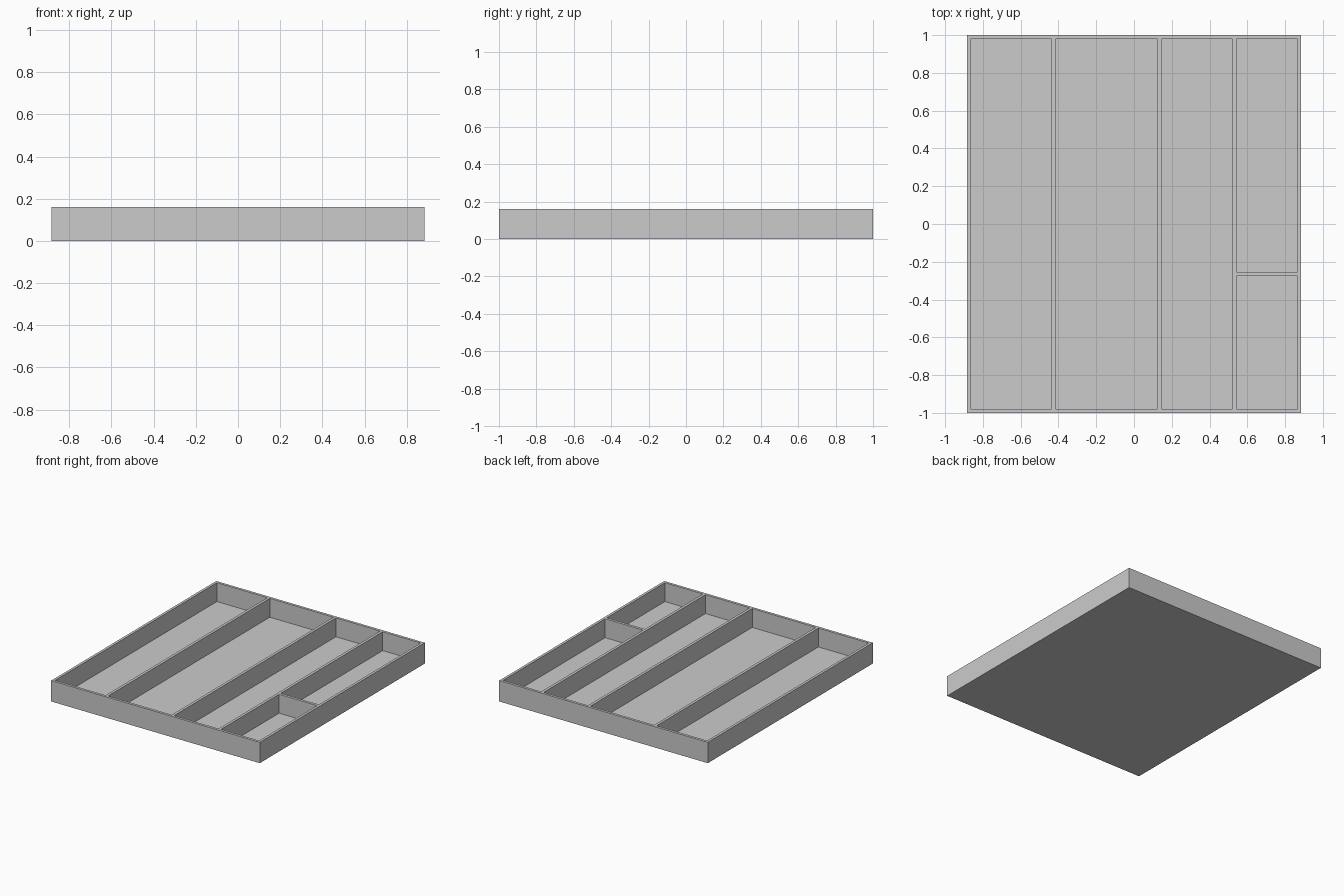
import bpy
import bmesh
from mathutils import Vector

cube = bpy.data.objects.get("Cube")
if cube:
    bpy.data.objects.remove(cube, do_unlink=True)

WIDTH, DEPTH, HEIGHT = 1.77, 2.0, 0.16
WALL, FLOOR = 0.02, 0.015
X_IN, Y_IN = WIDTH / 2 - WALL, DEPTH / 2 - WALL

# Compartments as (x0, x1, y0, y1)
pockets = [
    (-X_IN, -0.437, -Y_IN, Y_IN),
    (-0.416, 0.124, -Y_IN, Y_IN),
    (0.145, 0.521, -Y_IN, Y_IN),
    (0.542, X_IN, -0.255, Y_IN),
    (0.542, X_IN, -Y_IN, -0.276),
]

# Solid tray block
bm = bmesh.new()
bmesh.ops.create_cube(bm, size=1)
bmesh.ops.scale(bm, vec=(WIDTH, DEPTH, HEIGHT), verts=bm.verts)
bmesh.ops.translate(bm, vec=(0, 0, HEIGHT / 2), verts=bm.verts)


def slice_block(axis, value):
    """Cut an edge loop around the block at one coordinate."""
    normal = Vector((0, 0, 0))
    normal[axis] = 1
    bmesh.ops.bisect_plane(bm, geom=bm.verts[:] + bm.edges[:] + bm.faces[:],
                           plane_co=normal * value, plane_no=normal)


for axis in (0, 1):
    for value in sorted({v for p in pockets for v in p[axis * 2:axis * 2 + 2]}):
        slice_block(axis, value)

# Sink each compartment down to the floor
for x0, x1, y0, y1 in pockets:
    inside = []
    for face in bm.faces:
        c = face.calc_center_median()
        if c.z > HEIGHT - 0.001 and x0 < c.x < x1 and y0 < c.y < y1:
            inside.append(face)
    result = bmesh.ops.extrude_face_region(bm, geom=inside)
    old = [f for f in inside if f.is_valid]
    if old:
        bmesh.ops.delete(bm, geom=old, context='FACES')
    sunk = [g for g in result["geom"] if isinstance(g, bmesh.types.BMVert)]
    bmesh.ops.translate(bm, vec=(0, 0, FLOOR - HEIGHT), verts=sunk)

# Merge flat regions and tidy normals
bmesh.ops.dissolve_limit(bm, angle_limit=0.01, verts=bm.verts[:], edges=bm.edges[:])
bmesh.ops.recalc_face_normals(bm, faces=bm.faces[:])

mesh = bpy.data.meshes.new("divided_tray")
bm.to_mesh(mesh)
bm.free()
tray = bpy.data.objects.new("divided_tray", mesh)
bpy.context.collection.objects.link(tray)

# Plain grey finish
grey = bpy.data.materials.new("light_grey")
grey.use_nodes = True
colour = (0.6, 0.6, 0.6, 1)
grey.diffuse_color = colour
grey.node_tree.nodes["Principled BSDF"].inputs["Base Color"].default_value = colour
mesh.materials.append(grey)
